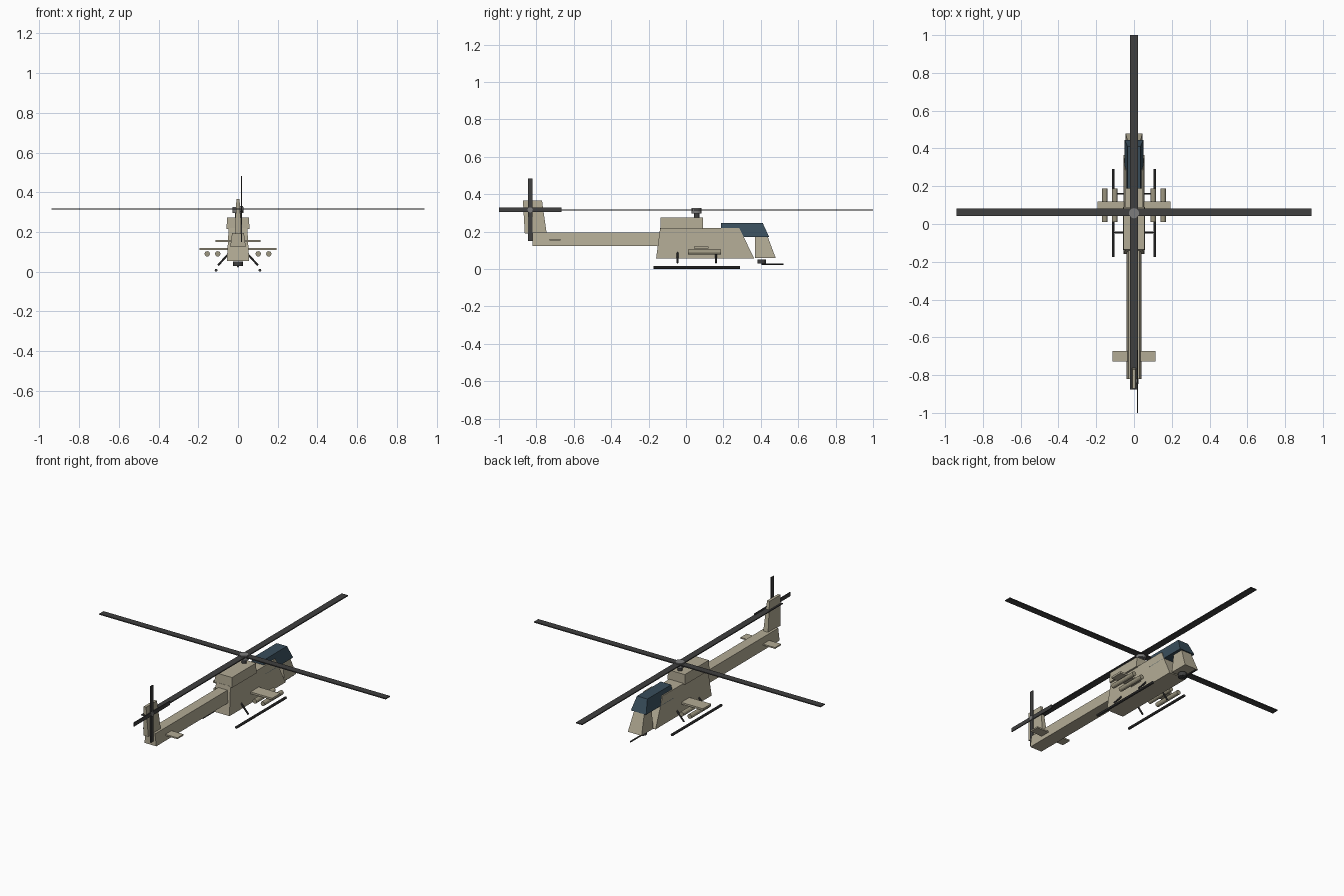
import bpy, bmesh, math
from mathutils import Vector, Matrix

if "Cube" in bpy.data.objects:
    bpy.data.objects.remove(bpy.data.objects["Cube"])


def material(name, rgb):
    m = bpy.data.materials.new(name)
    m.diffuse_color = (*rgb, 1)
    m.use_nodes = True
    m.node_tree.nodes["Principled BSDF"].inputs["Base Color"].default_value = m.diffuse_color
    return m


TAN = material("tan_paint", (0.45, 0.41, 0.30))
OLIVE = material("pod_paint", (0.34, 0.31, 0.22))
GLASS = material("dark_glass", (0.04, 0.075, 0.105))
DARK = material("dark_metal", (0.05, 0.05, 0.05))
STEEL = material("steel", (0.2, 0.2, 0.2))


def finish(name, bm, mat):
    bmesh.ops.recalc_face_normals(bm, faces=bm.faces)
    me = bpy.data.meshes.new(name)
    bm.to_mesh(me)
    bm.free()
    ob = bpy.data.objects.new(name, me)
    bpy.context.collection.objects.link(ob)
    me.materials.append(mat)
    return ob


def taper(name, z, bottom, top, mat):
    """Tapered box; bottom and top are (half width, back y, front y)."""
    bm = bmesh.new()
    rings = []
    for h, (w, y0, y1) in zip(z, (bottom, top)):
        rings.append([bm.verts.new((x, y, h)) for x, y in
                      ((-w, y0), (w, y0), (w, y1), (-w, y1))])
    a, b = rings
    bm.faces.new(a)
    bm.faces.new(b)
    for i in range(4):
        j = (i + 1) % 4
        bm.faces.new((a[i], a[j], b[j], b[i]))
    return finish(name, bm, mat)


def box(name, centre, size, mat):
    bm = bmesh.new()
    bmesh.ops.create_cube(bm, size=1, matrix=Matrix.Translation(centre) @ Matrix.Diagonal((*size, 1)))
    return finish(name, bm, mat)


def rod(name, p, q, r, mat, sides=12):
    p, q = Vector(p), Vector(q)
    d = q - p
    rot = d.to_track_quat('Z', 'Y').to_matrix().to_4x4()
    bm = bmesh.new()
    bmesh.ops.create_cone(bm, cap_ends=True, segments=sides, radius1=r, radius2=r,
                          depth=d.length, matrix=Matrix.Translation((p + q) / 2) @ rot)
    return finish(name, bm, mat)


# Body
taper("fuselage", (0.055, 0.22), (0.056, -0.16, 0.365), (0.047, -0.138, 0.285), TAN)
taper("engine_cowling", (0.215, 0.274), (0.058, -0.137, 0.09), (0.055, -0.135, 0.09), TAN)
taper("nose", (0.058, 0.172), (0.045, 0.37, 0.48), (0.033, 0.37, 0.437), TAN)
taper("canopy", (0.17, 0.246), (0.05, 0.187, 0.445), (0.034, 0.187, 0.41), GLASS)

# Tail
taper("tail_boom", (0.124, 0.195), (0.039, -0.82, -0.13), (0.030, -0.82, -0.13), TAN)
taper("tail_fin", (0.19, 0.367), (0.016, -0.862, -0.745), (0.008, -0.872, -0.77), TAN)
box("tailplane", (0, -0.70, 0.155), (0.226, 0.057, 0.008), TAN)

# Tail rotor
ty, tz = -0.833, 0.316
rod("tail_rotor_hub", (0, ty, tz), (0.025, ty, tz), 0.014, STEEL)
box("tail_rotor_blade_upright", (0.0175, ty, tz), (0.005, 0.023, 0.334), DARK)
box("tail_rotor_blade_level", (0.0175, ty, tz), (0.005, 0.334, 0.023), DARK)

# Main rotor
ry = 0.0615
rod("rotor_mast", (0, 0.057, 0.27), (0, 0.057, 0.30), 0.014, DARK)
rod("rotor_hub", (0, 0.057, 0.296), (0, 0.057, 0.325), 0.027, STEEL, 16)
box("rotor_blade_crosswise", (0, ry, 0.316), (1.877, 0.04, 0.006), DARK)
box("rotor_blade_lengthwise", (0, ry, 0.316), (0.04, 1.877, 0.006), DARK)

# Stub wings carrying pods
box("stub_wings", (0, 0.081, 0.115), (0.388, 0.077, 0.011), TAN)
for s, side in ((-1, "left"), (1, "right")):
    for x, place in ((0.102, "inner"), (0.155, "outer")):
        rod(f"{place}_pod_{side}", (s * x, 0.01, 0.090), (s * x, 0.188, 0.090), 0.0135, OLIVE)
    # Landing skids and struts
    rod(f"skid_{side}", (s * 0.11, -0.174, 0.0075), (s * 0.11, 0.29, 0.0075), 0.0075, DARK, 8)
    for y, place in ((-0.045, "rear"), (0.16, "front")):
        rod(f"{place}_strut_{side}", (s * 0.05, y, 0.088), (s * 0.1, y, 0.033), 0.005, DARK, 8)

# Chin gun
rod("gun_turret", (0, 0.405, 0.028), (0, 0.405, 0.052), 0.024, DARK)
rod("gun_barrel", (0, 0.405, 0.026), (0, 0.52, 0.026), 0.0045, DARK, 8)
